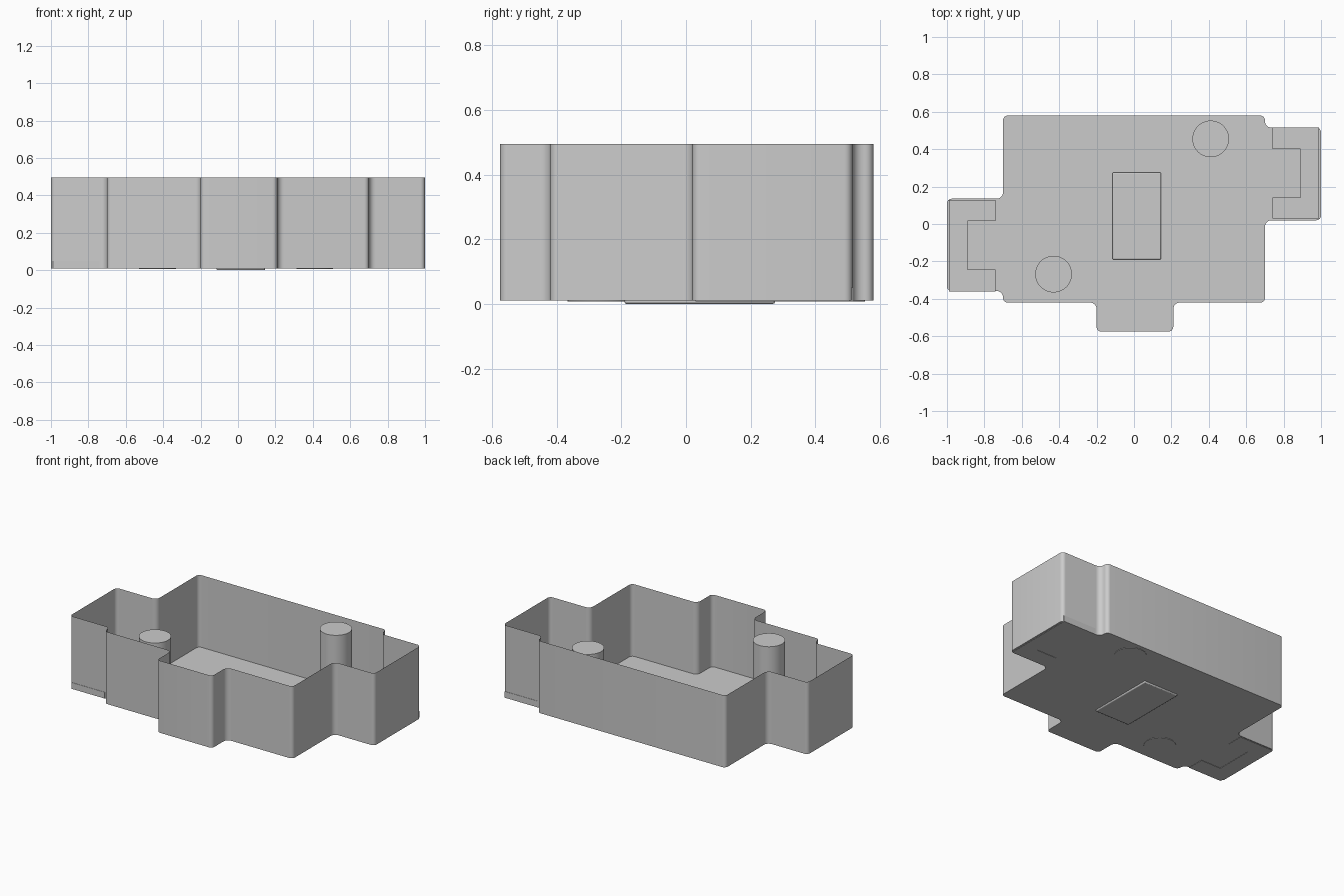
import bpy, bmesh, math
from mathutils import Vector

if "Cube" in bpy.data.objects:
    bpy.data.objects.remove(bpy.data.objects["Cube"])


def rounded(points, r_out=0.025, r_in=0.035, steps=6):
    """Round every right-angle corner of a counter-clockwise outline."""
    result = []
    for i, p in enumerate(points):
        p = Vector(p)
        a = (Vector(points[i - 1]) - p).normalized()
        b = (Vector(points[(i + 1) % len(points)]) - p).normalized()
        r = r_out if a.cross(b) < 0 else r_in
        for k in range(steps + 1):
            t = math.pi / 2 * k / steps
            result.append(p + r * (a * (1 - math.sin(t)) + b * (1 - math.cos(t))))
    return result


def extruded(name, outline, z0, z1, capped=True):
    """Sheet floor plus upright walls, optionally closed on top."""
    bm = bmesh.new()
    low = [bm.verts.new((p[0], p[1], z0)) for p in outline]
    high = [bm.verts.new((p[0], p[1], z1)) for p in outline]
    n = len(low)
    bm.faces.new(low[::-1])
    for i in range(n):
        j = (i + 1) % n
        bm.faces.new((low[i], low[j], high[j], high[i]))
    if capped:
        bm.faces.new(high)
    mesh = bpy.data.meshes.new(name)
    bm.to_mesh(mesh)
    bm.free()
    ob = bpy.data.objects.new(name, mesh)
    bpy.context.collection.objects.link(ob)
    bpy.ops.object.select_all(action='DESELECT')
    ob.select_set(True)
    bpy.context.view_layer.objects.active = ob
    bpy.ops.object.shade_smooth_by_angle(angle=math.radians(35))
    return ob


# Open tray: thin sheet shell with two side bays and a front bay
tray = [(-.7, -.42), (-.2, -.42), (-.2, -.575), (.21, -.575), (.21, -.42),
        (.7, -.42), (.7, .02), (1, .02), (1, .515), (.7, .515), (.7, .58),
        (-.7, .58), (-.7, .135), (-1, .135), (-1, -.358), (-.7, -.358)]
extruded("tray_shell", rounded(tray), 0.01, 0.495, capped=False)

# Two round posts
for name, x, y in (("post_right", .41, .455), ("post_left", -.43, -.268)):
    circle = [(x + .098 * math.cos(math.tau * k / 48),
               y + .098 * math.sin(math.tau * k / 48)) for k in range(48)]
    extruded(name, circle, 0.007, 0.475)

# C-shaped clips in the side bays, the left one turned half round
clip = [(.74, .03), (.988, .03), (.988, .517), (.74, .517),
        (.74, .4), (.89, .4), (.89, .142), (.74, .142)]
extruded("clip_right", clip, 0.008, 0.05)
extruded("clip_left", [(-x, .157 - y) for x, y in clip], 0.008, 0.05)

# Low pad in the middle of the floor
pad = extruded("floor_pad", [(-.115, -.19), (.145, -.19), (.145, .275), (-.115, .275)], 0.0, 0.03)
bevel = pad.modifiers.new("soft_edges", 'BEVEL')
bevel.width = 0.006
bevel.segments = 2
